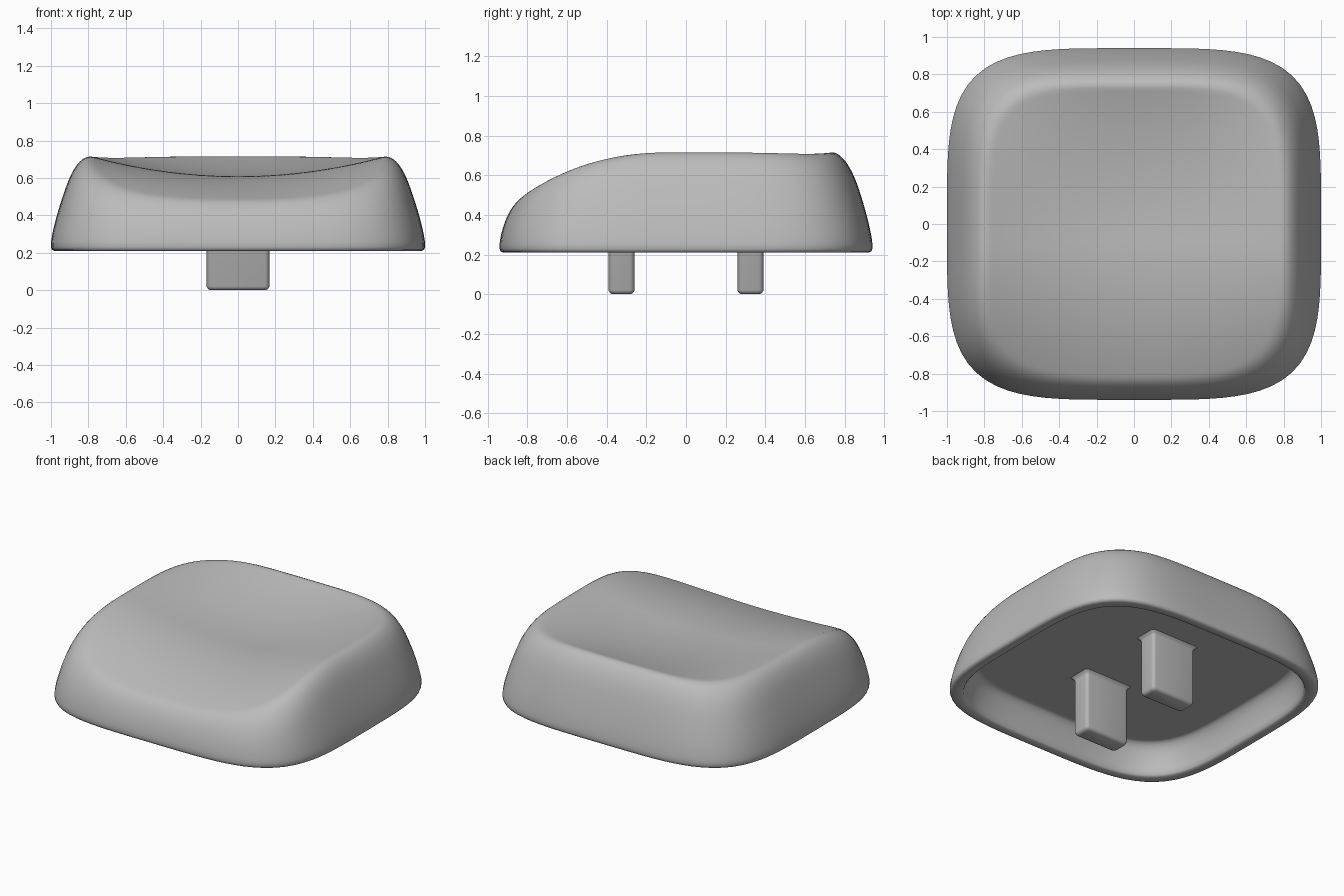
import bpy, bmesh, math

if "Cube" in bpy.data.objects:
    bpy.data.objects.remove(bpy.data.objects["Cube"], do_unlink=True)

SEGS, RINGS = 112, 48
BASE, CEILING, RIM = 0.21, 0.42, 0.08

grey = bpy.data.materials.new("mid_grey_plastic")
grey.use_nodes = True
grey.diffuse_color = (0.5, 0.5, 0.5, 1)
grey.node_tree.nodes["Principled BSDF"].inputs["Base Color"].default_value = grey.diffuse_color


def smooth_min(a, b, k):
    h = max(k - abs(a - b), 0) / k
    return min(a, b) - h * h * k / 4


def outline(angle, n=4.1):
    """Point on the squarish footprint."""
    c, s = math.cos(angle), math.sin(angle)
    r = (abs(c) ** n + abs(s) ** n) ** (-1 / n)
    return r * c, 0.94 * r * s


def wall(d):
    """Height of the curved side wall at distance d inside the footprint."""
    return 0.25 + 2 * max(d, 0) ** 0.75


def dish(x, y):
    """Scooped top: falls away to the front, hollow across the middle."""
    front_drop = 0.36 * max(0, -y - 0.1) ** 2
    reach = 0.75 if y > 0 else 1.1
    hollow = 0.112 * max(0, 1 - (y / reach) ** 2)
    return 0.72 - front_drop - hollow * (1 - (x / 0.8) ** 2)


def loft(name, rings):
    """Skin a list of equal-length point rings and cap both ends."""
    bm = bmesh.new()
    loops = [[bm.verts.new(p) for p in ring] for ring in rings]
    for a, b in zip(loops, loops[1:]):
        for i in range(len(a)):
            j = (i + 1) % len(a)
            bm.faces.new((a[i], a[j], b[j], b[i]))
    bm.faces.new(loops[0][::-1])
    bm.faces.new(loops[-1])
    bmesh.ops.recalc_face_normals(bm, faces=bm.faces)
    mesh = bpy.data.meshes.new(name)
    bm.to_mesh(mesh)
    bm.free()
    mesh.materials.append(grey)
    obj = bpy.data.objects.new(name, mesh)
    bpy.context.collection.objects.link(obj)
    bpy.ops.object.select_all(action="DESELECT")
    obj.select_set(True)
    bpy.context.view_layer.objects.active = obj
    bpy.ops.object.shade_smooth_by_angle(angle=math.radians(50))


def cap_ring(rho, height):
    pts = []
    for i in range(SEGS):
        x, y = outline(math.tau * i / SEGS)
        x, y = x * rho, y * rho
        pts.append((x, y, height(x, y)))
    return pts


# Hollow cap: ceiling and inner wall, rounded rim, outer wall, dished top
steps = [(i / RINGS) ** 1.8 for i in range(RINGS)] + [0.995]
inner = [cap_ring((1 - RIM) * (1 - d),
                  lambda x, y, d=d: smooth_min(wall(d), CEILING, 0.14))
         for d in reversed(steps)]
edge = [cap_ring(r, lambda x, y, z=z: z)
        for r, z in ((1 - RIM + 0.005, BASE + 0.01), (1 - RIM + 0.015, BASE),
                     (0.982, BASE), (0.995, BASE + 0.006), (1, BASE + 0.02))]
outer = [cap_ring(1 - d, lambda x, y, d=d: smooth_min(wall(d), dish(x, y), 0.2))
         for d in steps]
loft("key_cap", inner + edge + outer)


def rounded_rect(cy, hx, hy, z, r=0.022, n=5):
    pts = []
    for q, (sx, sy) in enumerate(((1, 1), (-1, 1), (-1, -1), (1, -1))):
        for k in range(n):
            a = (q + k / (n - 1)) * math.pi / 2
            pts.append((sx * (hx - r) + r * math.cos(a),
                        cy + sy * (hy - r) + r * math.sin(a), z))
    return pts


# Two mounting stems, rounded at the foot and flared into the ceiling
profile = [(0, -0.02), (0.006, -0.008), (0.02, 0), (CEILING - 0.025, 0),
           (CEILING - 0.012, 0.005), (CEILING + 0.004, 0.022)]
for name, cy in (("front_stem", -0.325), ("back_stem", 0.325)):
    loft(name, [rounded_rect(cy, 0.168 + o, 0.066 + o, z) for z, o in profile])
